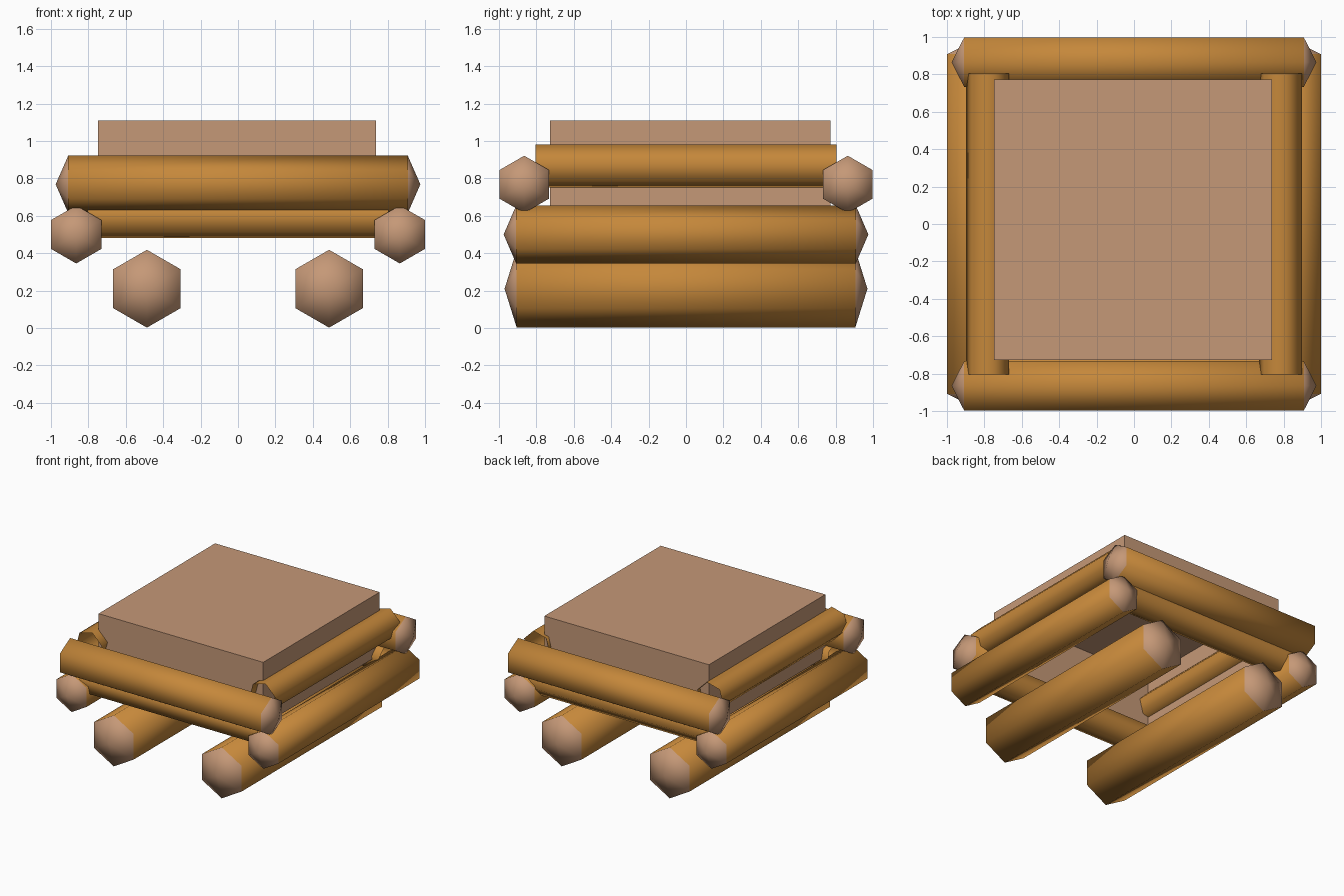
import bpy, bmesh, math
from mathutils import Matrix

if "Cube" in bpy.data.objects:
    bpy.data.objects.remove(bpy.data.objects["Cube"])


def material(name, rgb):
    m = bpy.data.materials.new(name)
    m.diffuse_color = (*rgb, 1)
    m.use_nodes = True
    m.node_tree.nodes["Principled BSDF"].inputs["Base Color"].default_value = m.diffuse_color
    return m


BARK = material("orange_bark", (0.56, 0.245, 0.043))
CUT = material("pale_cut_wood", (0.56, 0.315, 0.185))


def finish(bm, name, mats, smooth):
    bmesh.ops.recalc_face_normals(bm, faces=bm.faces[:])
    me = bpy.data.meshes.new(name)
    for f in bm.faces:
        f.smooth = smooth
    bm.to_mesh(me)
    bm.free()
    for m in mats:
        me.materials.append(m)
    ob = bpy.data.objects.new(name, me)
    bpy.context.collection.objects.link(ob)
    return ob


def log(name, axis, centre, radius, half, tip=None, turn=0.0):
    """Six-sided log along x or y; tip gives pointed ends, None leaves it open."""
    bm = bmesh.new()
    rings = []
    for s in (-half, half):
        ring = []
        for i in range(6):
            a = math.radians(90 + turn + 60 * i)
            ring.append(bm.verts.new((radius * math.cos(a), s, radius * math.sin(a))))
        rings.append(ring)
    for i in range(6):
        j = (i + 1) % 6
        bm.faces.new((rings[0][i], rings[0][j], rings[1][j], rings[1][i]))
    if tip:
        for ring, y in zip(rings, (-tip, tip)):
            point = bm.verts.new((0, y, 0))
            for i in range(6):
                bm.faces.new((ring[i], ring[(i + 1) % 6], point)).material_index = 1
    if axis == 'x':
        bm.transform(Matrix.Rotation(-math.pi / 2, 4, 'Z'))
    bm.transform(Matrix.Translation(centre))
    return finish(bm, name, (BARK, CUT), True)


for side, s in (("left", -1), ("right", 1)):
    # thick ground logs and the side logs above them
    log(f"ground_log_{side}", 'y', (s * 0.487, 0, 0.21), 0.208, 0.905, 0.97)
    log(f"side_log_{side}", 'y', (s * 0.865, 0, 0.50), 0.155, 0.908, 0.975)
    # thin open-ended upper logs
    log(f"thin_side_log_{side}", 'y', (s * 0.782, 0, 0.867), 0.119, 0.805, None, -15)

for side, s in (("front", -1), ("back", 1)):
    # cross logs
    log(f"cross_log_{side}", 'x', (0, s * 0.865, 0.768), 0.153, 0.908, 0.975)
    # thin open-ended lower logs
    log(f"thin_cross_log_{side}", 'x', (0, s * 0.782, 0.595), 0.119, 0.805, None, -15)

# Block in the middle, open underneath
bm = bmesh.new()
bmesh.ops.create_cube(bm, size=1)
bmesh.ops.delete(bm, geom=[f for f in bm.faces if f.normal.z < -0.5], context='FACES')
bm.transform(Matrix.Translation((-0.005, 0.022, 0.855)) @ Matrix.Diagonal((1.485, 1.5, 0.51, 1)))
finish(bm, "centre_block", (CUT,), False)
